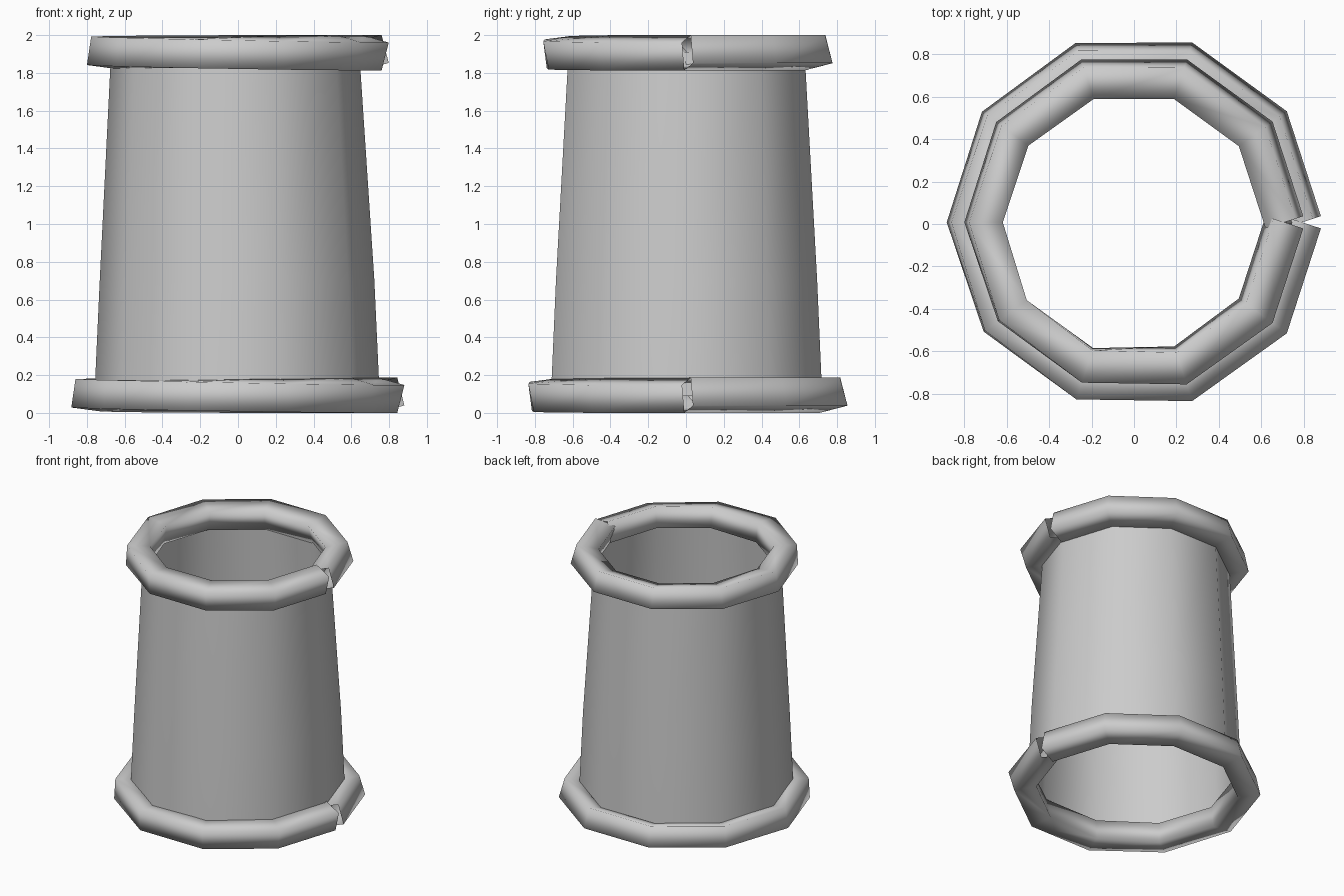
import bpy, bmesh
from math import sin, cos, pi, radians

if "Cube" in bpy.data.objects:
    bpy.data.objects.remove(bpy.data.objects["Cube"])

SIDES = 10
HALF = 0.0763                       # half width of the square rim bar
# roll of the bar at each path point, from one open end to the other
TILT = [15, 15, 15, 14, 11, 8, 3, -4, -11, -15, -15]


def make_object(name, rings, closed_section, sharp):
    """Join consecutive point rows into a sheet or tube of quads."""
    bm = bmesh.new()
    rows = [[bm.verts.new(p) for p in r] for r in rings]
    n = len(rows[0])
    for a, b in zip(rows, rows[1:]):
        for i in range(n if closed_section else n - 1):
            j = (i + 1) % n
            bm.faces.new((a[i], b[i], b[j], a[j]))
    bmesh.ops.recalc_face_normals(bm, faces=bm.faces)
    mesh = bpy.data.meshes.new(name)
    bm.to_mesh(mesh)
    bm.free()
    ob = bpy.data.objects.new(name, mesh)
    bpy.context.collection.objects.link(ob)
    bpy.ops.object.select_all(action='DESELECT')
    ob.select_set(True)
    bpy.context.view_layer.objects.active = ob
    bpy.ops.object.shade_smooth_by_angle(angle=radians(sharp))
    return ob


def rim(name, radius, z):
    """Split ten-sided rim: a square bar that slowly rolls, open at +x."""
    rings = []
    for k, tilt in enumerate(TILT):
        a = 2 * pi * k / SIDES
        end = k in (0, SIDES)
        out = a + (pi / SIDES if k == 0 else -pi / SIDES if end else 0)
        miter = 1 if end else 1 / cos(pi / SIDES)
        c, s = cos(radians(tilt)) * HALF, sin(radians(tilt)) * HALF
        row = []
        for u, v in ((1, 1), (-1, 1), (-1, -1), (1, -1)):
            du, dv = (u * c - v * s) * miter, u * s + v * c
            row.append((radius * cos(a) + du * cos(out),
                        radius * sin(a) + du * sin(out) + 0.008, z + dv))
        rings.append(row)
    return make_object(name, rings, True, 120)


# tapered open wall: (z, radius, x shift)
profile = [(0.09, 0.755, -0.005), (0.7, 0.727, -0.005), (1.91, 0.657, -0.015)]
make_object("tapered_wall",
            [[(r * cos(2 * pi * i / SIDES) + dx, r * sin(2 * pi * i / SIDES) + 0.003, z)
              for i in range(SIDES)] for z, r, dx in profile], True, 60)

# rims
rim("bottom_rim", 0.792, 0.0935)
rim("top_rim", 0.709, 1.9065)
